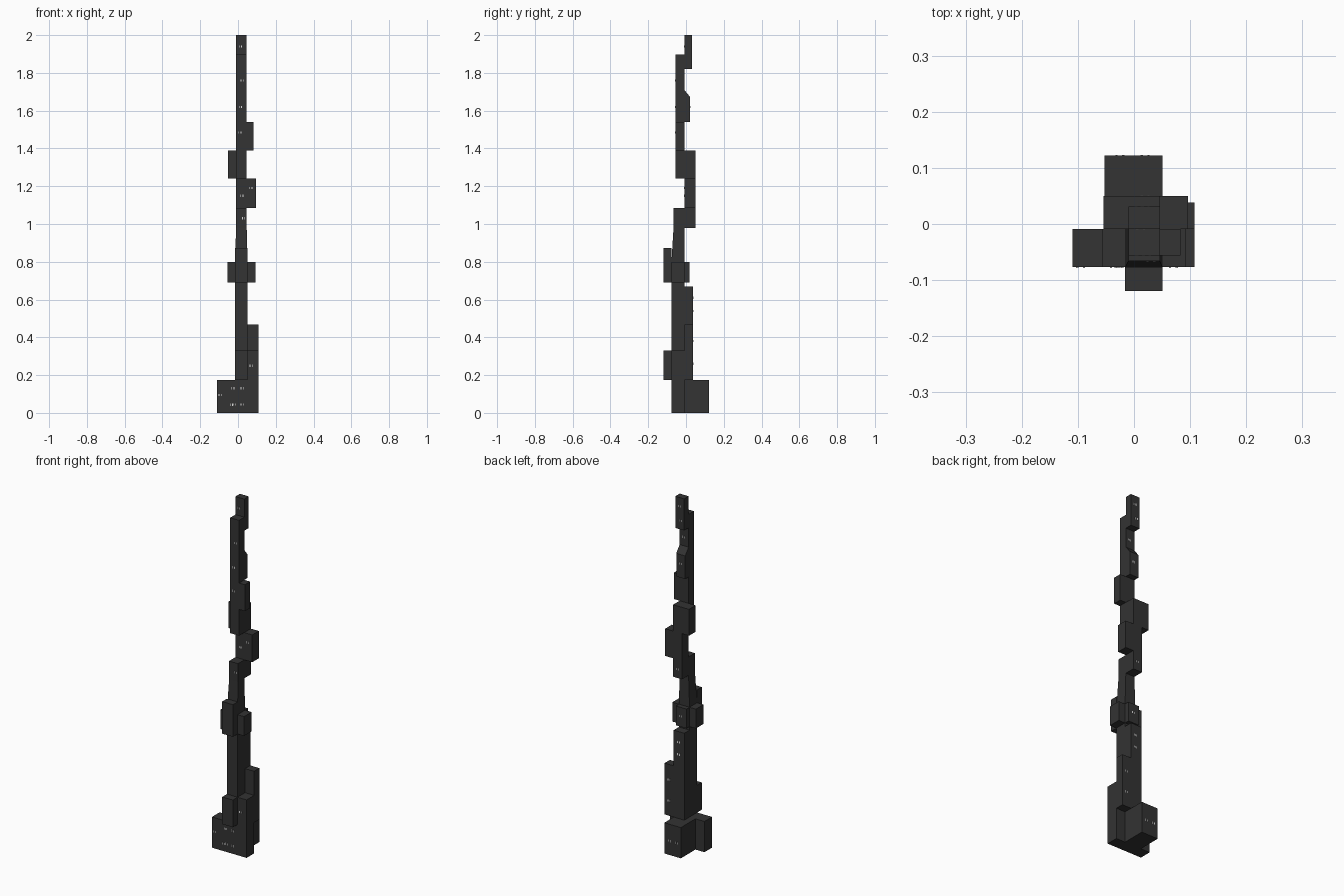
import bpy, bmesh

if "Cube" in bpy.data.objects:
    bpy.data.objects.remove(bpy.data.objects["Cube"])


def material(name, rgb):
    m = bpy.data.materials.new(name)
    m.diffuse_color = (*rgb, 1)
    m.use_nodes = True
    m.node_tree.nodes["Principled BSDF"].inputs["Base Color"].default_value = m.diffuse_color
    return m


WALL = material("charcoal", (0.033, 0.033, 0.033))
GLASS = material("pale window", (0.75, 0.75, 0.75))


def add_box(bm, x0, x1, y0, y1, z0, z1):
    verts = bmesh.ops.create_cube(bm, size=1)["verts"]
    for v in verts:
        v.co = (x1 if v.co.x > 0 else x0, y1 if v.co.y > 0 else y0,
                z1 if v.co.z > 0 else z0)
    return verts


def finish(name, bm, mat):
    me = bpy.data.meshes.new(name)
    bm.to_mesh(me)
    bm.free()
    me.materials.append(mat)
    ob = bpy.data.objects.new(name, me)
    bpy.context.collection.objects.link(ob)
    return ob


def box(name, *dims):
    bm = bmesh.new()
    add_box(bm, *dims)
    return finish(name, bm, WALL)


# Shared plan lines: lower shaft, upper shaft, and the middle line in y
LX0, LX1, UX0, UX1, MID = -0.016, 0.051, -0.01, 0.046, -0.009
FRONT, UFRONT = -0.077, -0.056

# Base blocks
box("base_front", -0.11, 0.108, FRONT, MID, 0, 0.175)
box("base_back", -0.053, LX1, MID, 0.122, 0, 0.175)

# Lower shaft with its side and front blocks
box("lower_shaft_front", LX0, LX1, FRONT, MID, 0.175, 0.80)
box("lower_shaft_back", LX0, LX1, MID, 0.038, 0.175, 0.67)
box("lower_front_block", LX0, LX1, -0.119, FRONT, 0.175, 0.33)
box("lower_side_block", LX1, 0.108, FRONT, 0.038, 0.175, 0.33)
box("lower_side_tower", LX1, 0.108, MID, 0.038, 0.33, 0.467)

# Cross-shaped ring of blocks
box("ring_left", -0.056, LX0, FRONT, MID, 0.69, 0.80)
box("ring_right", LX1, 0.092, FRONT, MID, 0.69, 0.80)
box("ring_back", LX0, LX1, MID, 0.018, 0.69, 0.80)
box("ring_front", LX0, LX1, -0.119, FRONT, 0.69, 0.873)

# Tapered neck between lower and upper shaft
bm = bmesh.new()
for v in add_box(bm, LX0, LX1, FRONT, MID, 0.80, 0.98):
    if v.co.z > 0.9:
        v.co.x = UX1 if v.co.x > 0 else UX0
        if v.co.y < -0.05:
            v.co.y = -0.066
finish("tapered_neck", bm, WALL)

# Middle stack
box("middle_front", UX0, UX1, -0.066, MID, 0.98, 1.085)
box("middle_back", UX0, UX1, MID, 0.05, 0.98, 1.085)
box("middle_wide", UX0, 0.096, MID, 0.05, 1.085, 1.24)
box("middle_left", -0.054, UX1, MID, 0.05, 1.24, 1.39)

# Upper shaft
box("upper_shaft", UX0, UX1, UFRONT, MID, 1.24, 1.897)
box("upper_side_block", UX1, 0.083, UFRONT, MID, 1.39, 1.54)
box("top_block", UX0, UX1, MID, 0.031, 1.82, 2.0)

# Back block with sloped roof
bm = bmesh.new()
for v in add_box(bm, UX0, UX1, MID, 0.022, 1.54, 1.71):
    if v.co.z > 1.6 and v.co.y > 0:
        v.co.z = 1.672
finish("sloped_back_block", bm, WALL)

# Window pairs: centre x, centre z, wall y
front = [(0.012, 1.94, MID), (0.022, 1.76, UFRONT), (0.012, 1.62, UFRONT),
         (0.01, 1.485, UFRONT), (0.02, 1.15, MID), (0.068, 1.19, MID),
         (0.03, 1.03, -0.066), (0.07, 0.25, FRONT), (-0.027, 0.13, FRONT),
         (0.022, 0.13, FRONT), (-0.095, 0.095, FRONT), (-0.035, 0.043, FRONT),
         (-0.02, 0.045, FRONT), (0.022, 0.045, FRONT)]
back = [(0.02, 1.95, 0.031), (0.01, 1.87, 0.031), (0.02, 1.76, MID),
        (0.02, 1.62, 0.022), (0.02, 1.03, 0.05), (0.02, 0.75, 0.018),
        (0.02, 0.61, 0.038), (0.02, 0.54, 0.038), (0.08, 0.38, 0.038),
        (0.08, 0.26, 0.038), (0.02, 0.08, 0.122), (-0.025, 0.08, 0.122)]
bm = bmesh.new()
for spots, side in ((front, -1), (back, 1)):
    for x, z, y in spots:
        for dx in (-0.006, 0.006):
            add_box(bm, x + dx - 0.002, x + dx + 0.002,
                    min(y, y + side * 0.001), max(y, y + side * 0.001),
                    z - 0.006, z + 0.006)
finish("windows", bm, GLASS)
